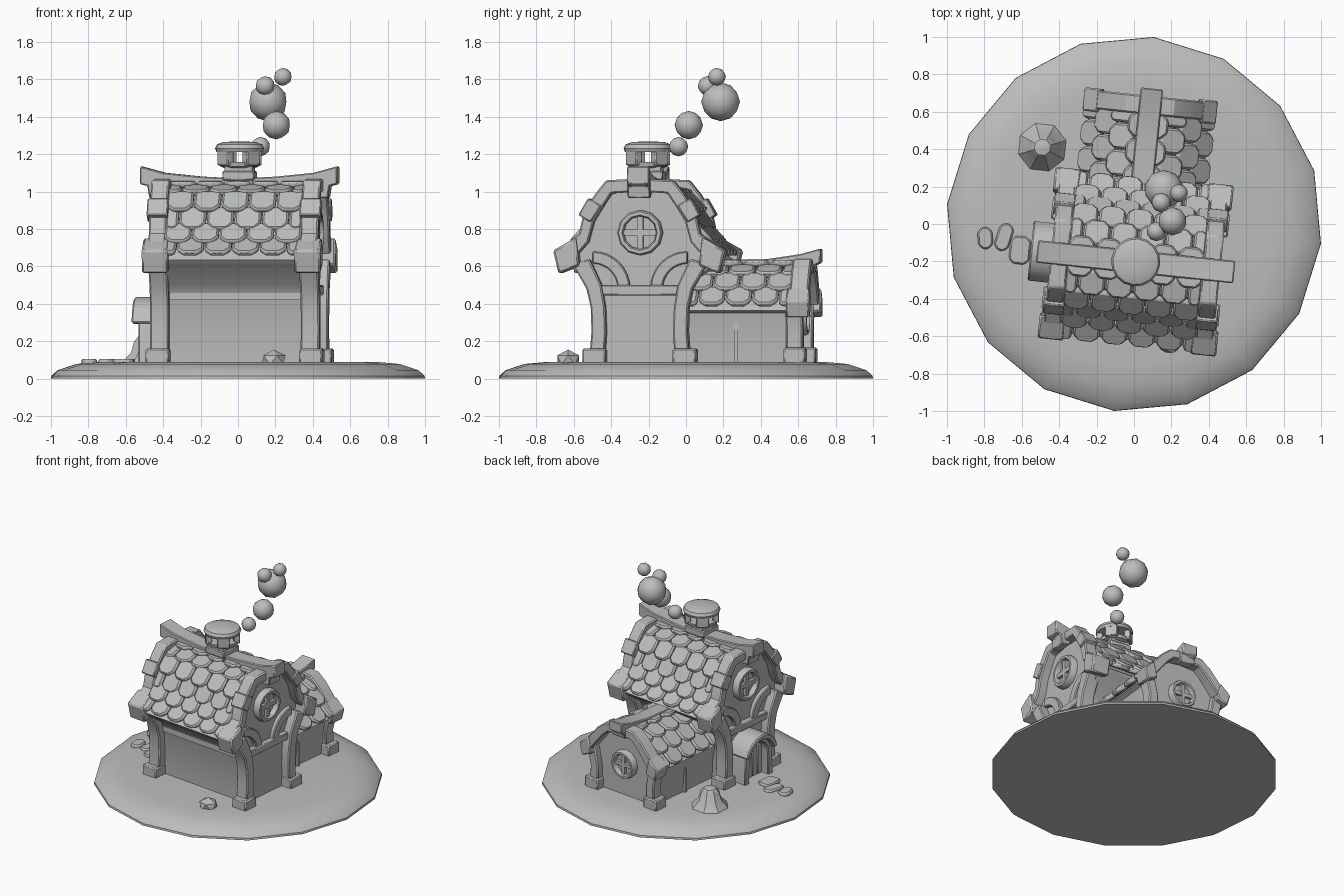
import bpy, bmesh, math
from mathutils import Matrix, Vector

if "Cube" in bpy.data.objects:
    bpy.data.objects.remove(bpy.data.objects["Cube"])

stone = bpy.data.materials.new("plain_grey")
stone.diffuse_color = (0.5, 0.51, 0.5, 1)
stone.use_nodes = True
stone.node_tree.nodes["Principled BSDF"].inputs["Base Color"].default_value = stone.diffuse_color

HOUSE = Matrix.Rotation(math.radians(-6), 4, 'Z')
T = lambda x, y, z: Matrix.Translation((x, y, z))
MAIN = HOUSE @ T(0.03, -0.2, 0)                                   # ridge along local x
WING = HOUSE @ T(0.02, 0, 0) @ Matrix.Rotation(math.pi / 2, 4, 'Z')  # ridge points to the back


def finish(name, bm, frame, bevel=0):
    bmesh.ops.remove_doubles(bm, verts=bm.verts, dist=1e-5)
    bmesh.ops.recalc_face_normals(bm, faces=bm.faces)
    me = bpy.data.meshes.new(name)
    bm.to_mesh(me)
    bm.free()
    me.materials.append(stone)
    ob = bpy.data.objects.new(name, me)
    bpy.context.collection.objects.link(ob)
    ob.matrix_world = frame
    if bevel:
        m = ob.modifiers.new("bevel", 'BEVEL')
        m.width, m.segments, m.limit_method = bevel, 1, 'ANGLE'
        m.angle_limit = math.radians(40)
    return ob


def add_prism(bm, lower, upper):
    a = [bm.verts.new(p) for p in lower]
    b = [bm.verts.new(p) for p in upper]
    bm.faces.new(a)
    bm.faces.new(b[::-1])
    for i in range(len(a)):
        j = (i + 1) % len(a)
        bm.faces.new((a[i], a[j], b[j], b[i]))


def prism(name, pts, lo, hi, frame, axis='x', mirror=False, bevel=0):
    """Extrude a 2D outline along an axis; mirror adds a copy across y."""
    put = {'x': lambda t, p, q: (t, p, q), 'y': lambda t, p, q: (p, t, q),
           'z': lambda t, p, q: (p, q, t)}[axis]
    bm = bmesh.new()
    for s in ((1, -1) if mirror else (1,)):
        ends = [[put(t, s * p if axis == 'x' else p, q) for p, q in pts] for t in (lo, hi)]
        add_prism(bm, *ends)
    return finish(name, bm, frame, bevel)


def lathe(name, prof, n, frame, closed=False):
    bm = bmesh.new()
    rings = [[bm.verts.new((r * math.cos(2 * math.pi * i / n), r * math.sin(2 * math.pi * i / n), z))
              for i in range(n)] for r, z in prof]
    for k in range(len(rings) if closed else len(rings) - 1):
        a, b = rings[k], rings[(k + 1) % len(rings)]
        for i in range(n):
            j = (i + 1) % n
            bm.faces.new((a[i], a[j], b[j], b[i]))
    if not closed:
        for r, (rad, z) in ((rings[0], prof[0]), (rings[-1], prof[-1])):
            bm.faces.new(r)
    return finish(name, bm, frame)


def rect(a, b, c, d):
    return [(a, c), (b, c), (b, d), (a, d)]


def arc(cy, cz, r, a0, a1, n=8):
    return [(cy + r * math.cos(math.radians(a0 + (a1 - a0) * i / n)),
             cz + r * math.sin(math.radians(a0 + (a1 - a0) * i / n))) for i in range(n + 1)]


def full(half):
    """Half profile from the ridge outwards -> both sides."""
    return [(-d, z) for d, z in half[:0:-1]] + half


def tiles(name, prof, rows, x0, x1, cols, frame):
    """Overlapping tiles with cut lower corners, laid along the roof profile."""
    P = [Vector((0, d, z)) for d, z in prof]
    total = sum((b - a).length for a, b in zip(P, P[1:]))

    def at(s):
        for a, b in zip(P, P[1:]):
            l = (b - a).length
            if s <= l + 1e-6:
                return a + (b - a) * (s / l)
            s -= l
        return P[-1]
    bm = bmesh.new()
    step, w = total / rows, (x1 - x0) / cols
    for r in range(rows):
        s = (r + 1) * step
        top, low = at(max(0, s - step * 1.4)), at(s)
        d = (low - top).normalized()
        n = Vector((0, -d.z, d.y))
        L = (low - top).length
        for c in range(cols + 1):
            a = x0 + (c - 0.5 * (r % 2)) * w
            b = min(a + w, x1) - 0.003
            a = max(a, x0) + 0.003
            if b - a < 0.03:
                continue
            k = min(0.035, (b - a) * 0.3)
            out = [(a, 0), (b, 0), (b, L - k), (b - k, L), (a + k, L), (a, L - k)]
            for side in (1, -1):
                lay = []
                for h in (0, 0.036):
                    lay.append([])
                    for x, t in out:
                        v = top + d * t + n * (h + 0.022 * t / L)
                        lay[-1].append((x, side * v.y, v.z))
                add_prism(bm, *lay)
    return finish(name, bm, frame, 0.011)


def round_window(name, u, z, r, side, frame):
    f = frame @ T(u, 0, z) @ Matrix.Rotation(side * math.pi / 2, 4, 'Y')
    lathe(name + "_ring", [(r, -0.03), (r, 0.035), (r * 0.93, 0.05), (r * 0.78, 0.05),
                           (r * 0.72, 0.035), (r * 0.72, -0.03)], 12, f, True)
    lathe(name + "_glass", [(r * 0.75, -0.02), (r * 0.75, 0.012)], 12, f)
    q = r * 0.13
    prism(name + "_bar_upright", rect(-r * .75, r * .75, -q, q), 0, 0.035, f, 'z')
    prism(name + "_bar_level", rect(-q, q, -r * .75, r * .75), 0, 0.034, f, 'z')


# ground disc
lathe("ground_disc", [(1.005, 0), (1.003, 0.015), (0.97, 0.045), (0.87, 0.078), (0.76, 0.088), (0.3, 0.09)],
      16, HOUSE)

# main house body and roof
main_roof = [(0, 1.02), (0.16, 0.985), (0.25, 0.86), (0.29, 0.75), (0.42, 0.635)]
prism("main_walls", full(main_roof + [(0.40, 0.61), (0.24, 0.5), (0.205, 0.42), (0.2, 0.08)]), -0.39, 0.39, MAIN)
prism("main_wall_plate", rect(0.19, 0.222, 0.42, 0.49), -0.37, 0.37, MAIN, mirror=True)
tiles("main_roof_tiles", main_roof, 6, -0.37, 0.37, 5, MAIN)
prism("main_ridge_beam", [(-.53, 1.135), (-.4, 1.1), (-.2, 1.08), (0, 1.07), (.2, 1.08), (.4, 1.1), (.53, 1.135),
                          (.53, 1.04), (.49, 1.03), (.48, .965), (.42, .965), (.4, 1.0),
                          (-.4, 1.0), (-.42, .965), (-.48, .965), (-.49, 1.03), (-.53, 1.04)],
      -0.06, 0.06, MAIN, 'y', bevel=0.006)

# main gable ends
outer = [(0, 1.07), (0.18, 1.06), (0.24, 0.985), (0.30, 0.89), (0.325, 0.775), (0.43, 0.69)]
inner = [(0, 1.0), (0.15, 0.99), (0.19, 0.93), (0.245, 0.84), (0.275, 0.73), (0.37, 0.62)]
for s, tag in ((1, "right"), (-1, "left")):
    def span(a, b):
        return tuple(sorted((s * a, s * b)))
    prism(tag + "_rake_trim", full(outer) + full(inner)[::-1], *span(.36, .455), MAIN, bevel=0.008)
    prism(tag + "_rake_band", [(.275, .965), (.327, .875), (.262, .835), (.205, .925)], *span(.355, .467), MAIN,
          mirror=True, bevel=0.006)
    prism(tag + "_eave_block", [(.34, .755), (.462, .685), (.432, .56), (.32, .605)], *span(.34, .48), MAIN,
          mirror=True, bevel=0.01)
    prism(tag + "_corner_post", [(.27, .1), (.258, .25), (.262, .38), (.285, .48), (.36, .61), (.27, .64),
                                 (.205, .5), (.185, .38), (.18, .25), (.19, .1)], *span(.355, .455), MAIN,
          mirror=True, bevel=0.008)
    prism(tag + "_post_foot", rect(.18, .305, .08, .16), *span(.35, .475), MAIN, mirror=True, bevel=0.008)
    prism(tag + "_cross_beam", rect(-.22, .22, .445, .5), *span(.37, .43), MAIN, bevel=0.006)
    prism(tag + "_curved_brace", arc(.255, .48, .2, 90, 180) + arc(.255, .48, .135, 180, 90), *span(.37, .42),
          MAIN, mirror=True, bevel=0.006)
    round_window(tag + "_window", s * .39, .78, .122, s, MAIN)

# door on the left gable
prism("door_frame", [(.15, .08)] + arc(0, .27, .14, 0, 180) + [(-.15, .08), (-.1, .08)]
      + arc(0, .27, .095, 180, 0) + [(.1, .08)], -.53, -.38, MAIN, bevel=0.007)
prism("door_hood", arc(0, .27, .165, 10, 170) + arc(0, .27, .125, 170, 10), -.565, -.38, MAIN, bevel=0.008)
for i in range(4):
    y = -0.078 + i * 0.052
    prism("door_plank", rect(y - .024, y + .024, .085, .34 if i in (1, 2) else .31), -.47, -.38, MAIN, bevel=0.005)

# back wing
wing_roof = [(0, .59), (.12, .575), (.22, .48), (.32, .365)]
prism("wing_walls", full(wing_roof + [(.29, .35), (.27, .25), (.26, .08)]), 0, .61, WING)
prism("wing_wall_batten", rect(.25, .28, .09, .36), .29, .31, WING, mirror=True)
tiles("wing_roof_tiles", wing_roof, 4, .03, .605, 4, WING)
prism("wing_ridge_beam", [(.15, .635), (.45, .64), (.62, .665), (.73, .695), (.73, .62), (.7, .605),
                          (.69, .565), (.63, .565), (.6, .59), (.15, .58)], -.06, .06, WING, 'y', bevel=0.006)
w_out = [(0, .645), (.13, .635), (.2, .58), (.26, .51), (.335, .415)]
w_in = [(0, .58), (.105, .57), (.15, .53), (.2, .47), (.27, .38)]
prism("wing_rake_trim", full(w_out) + full(w_in)[::-1], .59, .69, WING, bevel=0.008)
prism("wing_eave_block", [(.28, .485), (.36, .415), (.335, .325), (.25, .36)], .575, .70, WING, mirror=True, bevel=0.008)
prism("wing_post", [(.3, .1), (.29, .25), (.32, .37), (.25, .4), (.22, .25), (.22, .1)], .57, .66, WING,
      mirror=True, bevel=0.008)
prism("wing_post_foot", rect(.21, .33, .08, .165), .56, .675, WING, mirror=True, bevel=0.008)
round_window("wing_window", .61, .335, .105, 1, WING)

# chimney: shaft, collar, four pillars, domed cap
prism("chimney_shaft", rect(-.075, .075, -.075, .075), .95, 1.14, MAIN, 'z')
prism("chimney_band", rect(-.085, .085, -.085, .085), 1.06, 1.11, MAIN, 'z', bevel=0.006)
lathe("chimney_collar", [(.08, 1.125), (.105, 1.135), (.11, 1.157), (.05, 1.157)], 16, MAIN)
for i in range(4):
    f = MAIN @ Matrix.Rotation(math.radians(45 + 90 * i), 4, 'Z')
    prism("chimney_pillar", rect(.075, .12, -.045, .045), 1.14, 1.225, f, 'z', bevel=0.006)
lathe("chimney_cap", [(.1, 1.212), (.125, 1.212), (.132, 1.23), (.122, 1.252), (.09, 1.264), (.03, 1.268)], 16, MAIN)

# smoke puffs
for x, y, z, r in ((.12, -.04, 1.24, .052), (.205, .015, 1.355, .076), (.16, .185, 1.48, .104),
                   (.145, .115, 1.565, .052), (.24, .165, 1.613, .048)):
    bm = bmesh.new()
    bmesh.ops.create_icosphere(bm, subdivisions=2, radius=r)
    finish("smoke_puff", bm, T(x, y, z))

# mound, boulder and stepping stones
R = lambda deg: Matrix.Rotation(math.radians(deg), 4, 'Z')
lathe("mound", [(.135, .085), (.125, .1), (.085, .14), (.068, .2), (.045, .225), (.02, .23)], 8,
      T(-.49, .41, 0) @ R(16))
bm = bmesh.new()
bmesh.ops.create_icosphere(bm, subdivisions=1, radius=1)
bmesh.ops.scale(bm, vec=(.072, .068, .055), verts=bm.verts)
finish("boulder", bm, T(.19, -.63, .1))
for x, y, w, d, a in ((-.61, -.14, .055, .075, -6), (-.695, -.07, .04, .075, -18), (-.795, -.075, .04, .058, 4)):
    k = .025
    prism("stepping_stone", [(-w, -d + k), (-w + k, -d), (w - k, -d), (w, -d + k),
                             (w, d - k), (w - k, d), (-w + k, d), (-w, d - k)], .07, .105,
          T(x, y, 0) @ R(a), 'z', bevel=0.008)

bpy.ops.object.select_all(action='SELECT')
bpy.context.view_layer.objects.active = bpy.data.objects["ground_disc"]
bpy.ops.object.shade_smooth_by_angle(angle=math.radians(32))
